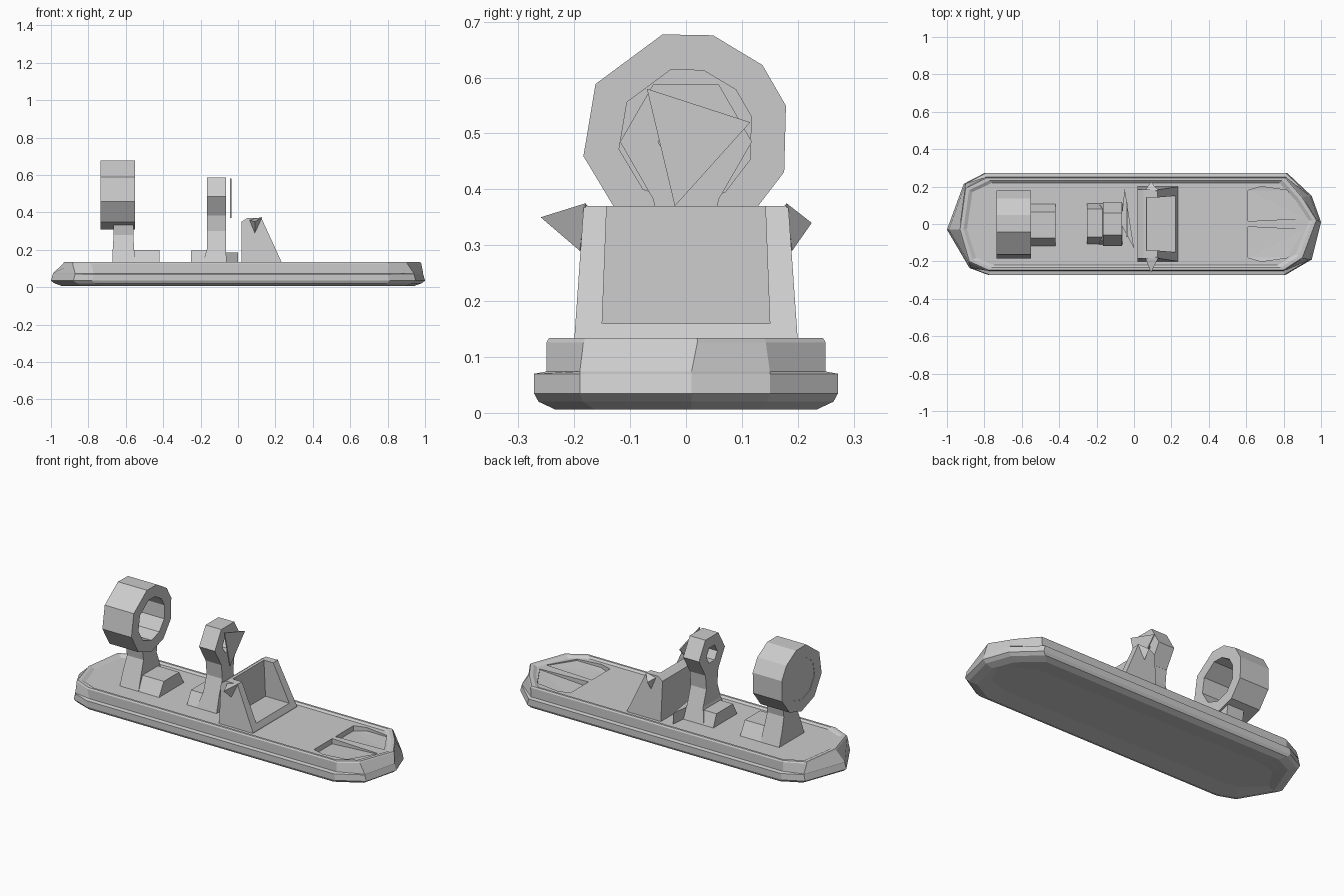
import bpy, bmesh
from math import sin, cos, radians

cube = bpy.data.objects.get("Cube")
if cube:
    bpy.data.objects.remove(cube, do_unlink=True)

grey = bpy.data.materials.new("plain grey")
grey.use_nodes = True
grey.diffuse_color = (0.6, 0.6, 0.6, 1)
grey.node_tree.nodes["Principled BSDF"].inputs["Base Color"].default_value = (0.6, 0.6, 0.6, 1)


def finish(bm, name):
    bmesh.ops.recalc_face_normals(bm, faces=bm.faces)
    mesh = bpy.data.meshes.new(name)
    bm.to_mesh(mesh)
    bm.free()
    mesh.materials.append(grey)
    obj = bpy.data.objects.new(name, mesh)
    bpy.context.collection.objects.link(obj)
    return obj


def loft(name, rings, closed=False):
    """Skin rings of equal length; closed joins the last ring to the first."""
    bm = bmesh.new()
    rows = [[bm.verts.new(p) for p in ring] for ring in rings]
    n = len(rows[0])
    pairs = list(zip(rows, rows[1:]))
    if closed:
        pairs.append((rows[-1], rows[0]))
    else:
        bm.faces.new(rows[0])
        bm.faces.new(rows[-1])
    for a, b in pairs:
        for i in range(n):
            j = (i + 1) % n
            bm.faces.new((a[i], a[j], b[j], b[i]))
    return finish(bm, name)


def solid(name, points):
    """Faceted convex part around a few corner points."""
    bm = bmesh.new()
    for p in points:
        bm.verts.new(p)
    bmesh.ops.convex_hull(bm, input=bm.verts)
    return finish(bm, name)


def rect(x0, x1, y0, y1, z):
    return [(x0, y0, z), (x1, y0, z), (x1, y1, z), (x0, y1, z)]


def cut(target, cutter):
    cutter.hide_render = True
    mod = target.modifiers.new("cut", 'BOOLEAN')
    mod.operation = 'DIFFERENCE'
    mod.solver = 'EXACT'
    mod.object = cutter
    bpy.context.view_layer.objects.active = target
    bpy.ops.object.modifier_apply(modifier=mod.name)
    bpy.data.objects.remove(cutter, do_unlink=True)


# Hull: bumper outline below, narrower deck outline above
bumper = [(-1, -0.03), (-0.88, -0.235), (-0.78, -0.272), (0.81, -0.272), (0.95, -0.19),
          (1, 0.01), (0.95, 0.15), (0.82, 0.272), (-0.8, 0.272), (-0.91, 0.215)]
deck = [(-0.93, -0.03), (-0.88, -0.2), (-0.78, -0.245), (0.8, -0.245), (0.9, -0.18),
        (0.975, 0.02), (0.9, 0.14), (0.81, 0.245), (-0.79, 0.245), (-0.9, 0.19)]


def ring(outline, sx, sy, z, limit=0.3):
    return [(x * sx, max(-limit, min(limit, y * sy)), z) for x, y in outline]


hull = loft("hull", [ring(bumper, 0.9, 0.5, 0.016), ring(bumper, 0.94, 0.86, 0.006),
                     ring(bumper, 0.98, 0.97, 0.02), ring(bumper, 1, 1, 0.035),
                     ring(bumper, 0.99, 1, 0.07), ring(bumper, 0.99, 1, 0.074, 0.25),
                     ring(deck, 1.005, 1.02, 0.126), ring(deck, 1, 1, 0.134),
                     ring(deck, 0.98, 0.95, 0.134), ring(deck, 0.96, 0.9, 0.124)])

# Sunken bow hatches with sloping floors
for s in (-1, 1):
    cutter = solid("hatch_cutter", [
        (x, s * y, z) for x, y, d in ((0.61, 0.015, 0.04), (0.61, 0.18, 0.04),
                                      (0.68, 0.2, 0.03), (0.82, 0.18, 0.018),
                                      (0.91, 0.03, 0.014))
        for z in (0.134 - d, 0.2)])
    cut(hull, cutter)

# Console with an open pocket facing the bow
profile = [(0.02, 0.12), (0.02, 0.35), (0.05, 0.37), (0.125, 0.37), (0.235, 0.13), (0.235, 0.12)]
console = solid("console", [(x, s * (0.2 - 0.07 * (z - 0.13)), z)
                            for x, z in profile for s in (-1, 1)])
pocket = solid("pocket_cutter", rect(0.07, 0.4, -0.15, 0.15, 0.16)
               + rect(0.065, 0.4, -0.14, 0.14, 0.42))
cut(console, pocket)

# Pointed grips on the console sides
for name, y, z in (("right_grip", -0.26, 0.35), ("left_grip", 0.225, 0.34)):
    s = 1 if y > 0 else -1
    solid(name, [(0.09, y, z), (0.06, s * 0.18, 0.36), (0.13, s * 0.18, 0.375),
                 (0.09, s * 0.19, 0.29), (0.07, s * 0.15, 0.34)])


def hoop(name, cz, x0, x1, outer, inner, angles):
    """Faceted ring facing along x."""
    rings = []
    for a in map(radians, angles):
        section = [(x0, inner), (x0, outer), (x1, outer), (x1, inner)]
        rings.append([(x, r * cos(a), cz + r * sin(a)) for x, r in section])
    return loft(name, rings, closed=True)


# Rear propeller shroud with a closed back, on a flared pylon
facets = [17, 43, 75, 103, 150, 191, 231, 270, 305, 340]
hoop("fan_shroud", 0.495, -0.735, -0.55, 0.187, 0.122, facets)
solid("fan_back", [(x, 0.13 * cos(a), 0.495 + 0.13 * sin(a))
                   for a in map(radians, facets) for x in (-0.733, -0.72)])
loft("fan_pylon", [rect(-0.67, -0.55, -0.12, 0.11, 0.12), rect(-0.67, -0.555, -0.09, 0.085, 0.2),
                   rect(-0.665, -0.56, -0.06, 0.06, 0.28), rect(-0.665, -0.56, -0.07, 0.07, 0.35)])
solid("fan_foot", rect(-0.57, -0.42, -0.12, 0.11, 0.12)
      + rect(-0.57, -0.42, -0.075, 0.065, 0.2))

# Middle post with a small hoop on top
hoop("post_hoop", 0.485, -0.165, -0.065, 0.118, 0.05, range(0, 360, 60))
loft("post", [rect(-0.19, -0.06, -0.11, 0.11, 0.12), rect(-0.165, -0.065, -0.08, 0.08, 0.21),
              rect(-0.165, -0.065, -0.05, 0.05, 0.3), rect(-0.165, -0.065, -0.06, 0.06, 0.4)])
solid("post_foot", rect(-0.25, -0.08, -0.11, 0.11, 0.12) + rect(-0.25, -0.08, -0.07, 0.08, 0.195))
solid("foot_wedge", [(x, y, z) for x, y in ((-0.07, 0), (-0.05, 0.19), (0, -0.13))
                     for z in (0.12, 0.185)])

# Upright triangular plate in front of the hoop
solid("post_plate", [(x, y, z) for y, z in ((-0.07, 0.58), (0.115, 0.52), (-0.02, 0.37))
                     for x in (-0.042, -0.036)])
